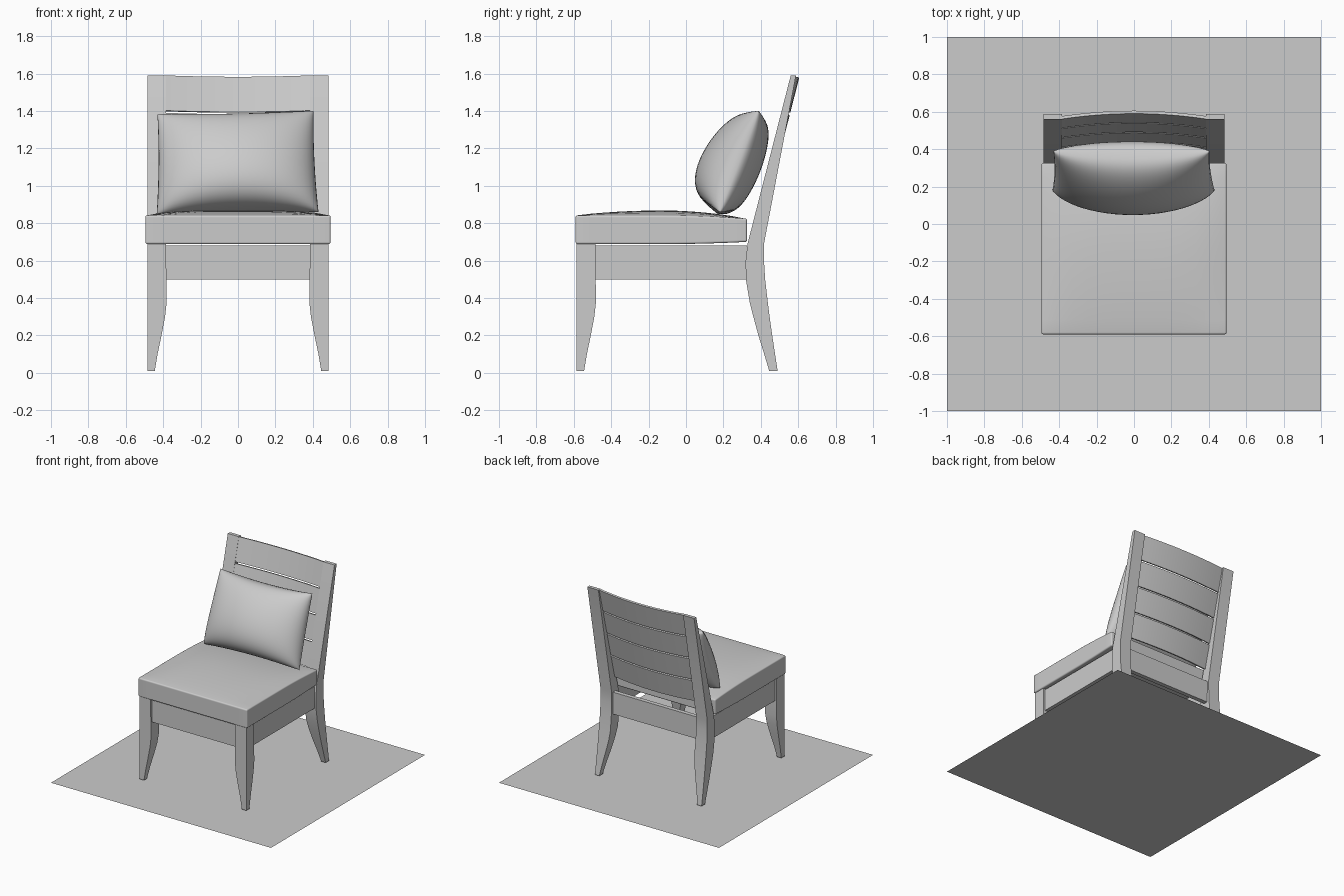
import bpy, bmesh, math
from mathutils import Vector, Matrix

if "Cube" in bpy.data.objects:
    bpy.data.objects.remove(bpy.data.objects["Cube"])


def finish(name, bm, smooth=None):
    bmesh.ops.recalc_face_normals(bm, faces=bm.faces)
    me = bpy.data.meshes.new(name)
    bm.to_mesh(me)
    bm.free()
    ob = bpy.data.objects.new(name, me)
    bpy.context.collection.objects.link(ob)
    if smooth:
        bpy.ops.object.select_all(action='DESELECT')
        ob.select_set(True)
        bpy.context.view_layer.objects.active = ob
        bpy.ops.object.shade_smooth_by_angle(angle=math.radians(smooth))
    return ob


def loft(name, rings, smooth=None):
    """Skin a list of closed rings and cap both ends."""
    bm = bmesh.new()
    rows = [[bm.verts.new(p) for p in r] for r in rings]
    n = len(rows[0])
    for a, b in zip(rows, rows[1:]):
        for i in range(n):
            j = (i + 1) % n
            bm.faces.new((a[i], a[j], b[j], b[i]))
    bm.faces.new(rows[0])
    bm.faces.new(rows[-1])
    return finish(name, bm, smooth)


def box(name, x0, x1, y0, y1, z0, z1):
    return loft(name, [[(x0, y0, z), (x1, y0, z), (x1, y1, z), (x0, y1, z)]
                       for z in (z0, z1)])


def leg(name, side, rows):
    # rows: z, inner x, front y, back y
    loft(name, [[(side * xi, y0, z), (side * .485, y0, z),
                 (side * .485, y1, z), (side * xi, y1, z)]
                for z, xi, y0, y1 in rows], 20)


# Floor sheet
bm = bmesh.new()
bmesh.ops.create_grid(bm, x_segments=1, y_segments=1, size=1)
floor = finish("floor", bm)

# Legs: tapered front legs, rear legs continuing up as back posts
taper = [(.01, .445), (.1, .43), (.2, .409), (.3, .39), (.38, .381), (.5, .383)]
rear_y = [(.445, .49), (.418, .476), (.387, .461), (.36, .447), (.34, .437), (.32, .423)]
front_rows = [(z, x, -.585, -.585 + (.485 - x)) for z, x in taper]
front_rows.append((.69, .385, -.585, -.483))
rear_rows = [(z, x, *y) for (z, x), y in zip(taper, rear_y)]
rear_rows += [(.6, .385, .319, .417), (.69, .385, .329, .417), (1.59, .385, .56, .588)]
for side, label in ((-1, "left"), (1, "right")):
    leg("front_leg_" + label, side, front_rows)
    leg("rear_leg_" + label, side, rear_rows)
    x0, x1 = sorted((side * .435, side * .47))
    box("side_apron_" + label, x0, x1, -.485, .325, .5, .68)

# Front and rear aprons
box("front_apron", -.385, .385, -.57, -.535, .5, .68)
box("rear_apron", -.385, .385, .365, .4, .5, .68)

# Curved back slats
for i in range(4):
    top = 1.59 - .2 * i
    rings = []
    for k in range(13):
        t = k / 6 - 1
        sag = .03 * (1 - t * t)

        def at(z, depth):
            d = sag + depth
            return (.387 * t, .51 + .255 * (z - 1.39) + d * .97, z - d * .25)
        lo = top - .188
        rings.append([at(lo, 0), at(lo, .016), at(top, .016), at(top, 0)])
    loft("back_slat_%d" % (i + 1), rings, 30)

# Seat cushion: crowned box with rounded edges
bm = bmesh.new()
bmesh.ops.create_cube(bm, size=2)
bmesh.ops.subdivide_edges(bm, edges=bm.edges[:], cuts=11, use_grid_fill=True)
for v in bm.verts:
    x, y, z = v.co
    back = max(0, y) ** 2
    hi = .842 + .026 * (1 - x ** 4) * (1 - y * y) - .018 * back
    lo = .688 + .012 * back
    v.co = (x * .495, -.132 + y * .458, lo + (hi - lo) * (z + 1) / 2)
# round only the box edges
edges = [e for e in bm.edges if e.calc_face_angle(0) > .9]
bm_edges = bmesh.ops.bevel(bm, geom=edges, offset=.036, segments=4, profile=.5,
                           affect='EDGES', clamp_overlap=True)
finish("seat_cushion", bm, 60)

# Back pillow: two bulging sheets meeting in a seam, fuller at the bottom
bm = bmesh.new()
N = 28
lean = math.radians(21)
up = Vector((0, math.sin(lean), math.cos(lean)))
out = Vector((0, -math.cos(lean), math.sin(lean)))
roll = Matrix.Rotation(math.radians(-1.2), 3, 'Y')
for sign in (1, -1):
    grid = []
    for j in range(N + 1):
        row = []
        v = -math.cos(math.pi * j / N)
        for i in range(N + 1):
            u = -math.cos(math.pi * i / N)
            puff = max(0, 1 - v * v) ** .35 * max(0, 1 - u * u) ** .5
            depth = .2 * (1 - .2 * v) * puff if sign > 0 else -.12 * puff
            h = .29 * v - .02 * v * (1 - u * u)      # seam dips between corners
            w = u * (.425 - .008 * v - .008 * (1 - v * v))
            p = roll @ (Vector((w, 0, 0)) + up * h + out * depth)
            p += Vector((-.008, .285, 1.12))
            p.z = max(p.z, .85)                      # rests on the seat
            row.append(bm.verts.new(p))
        grid.append(row)
    for a, b in zip(grid, grid[1:]):
        for i in range(N):
            bm.faces.new((a[i], a[i + 1], b[i + 1], b[i]))
bmesh.ops.remove_doubles(bm, verts=bm.verts, dist=.0005)
finish("back_pillow", bm, 60)
